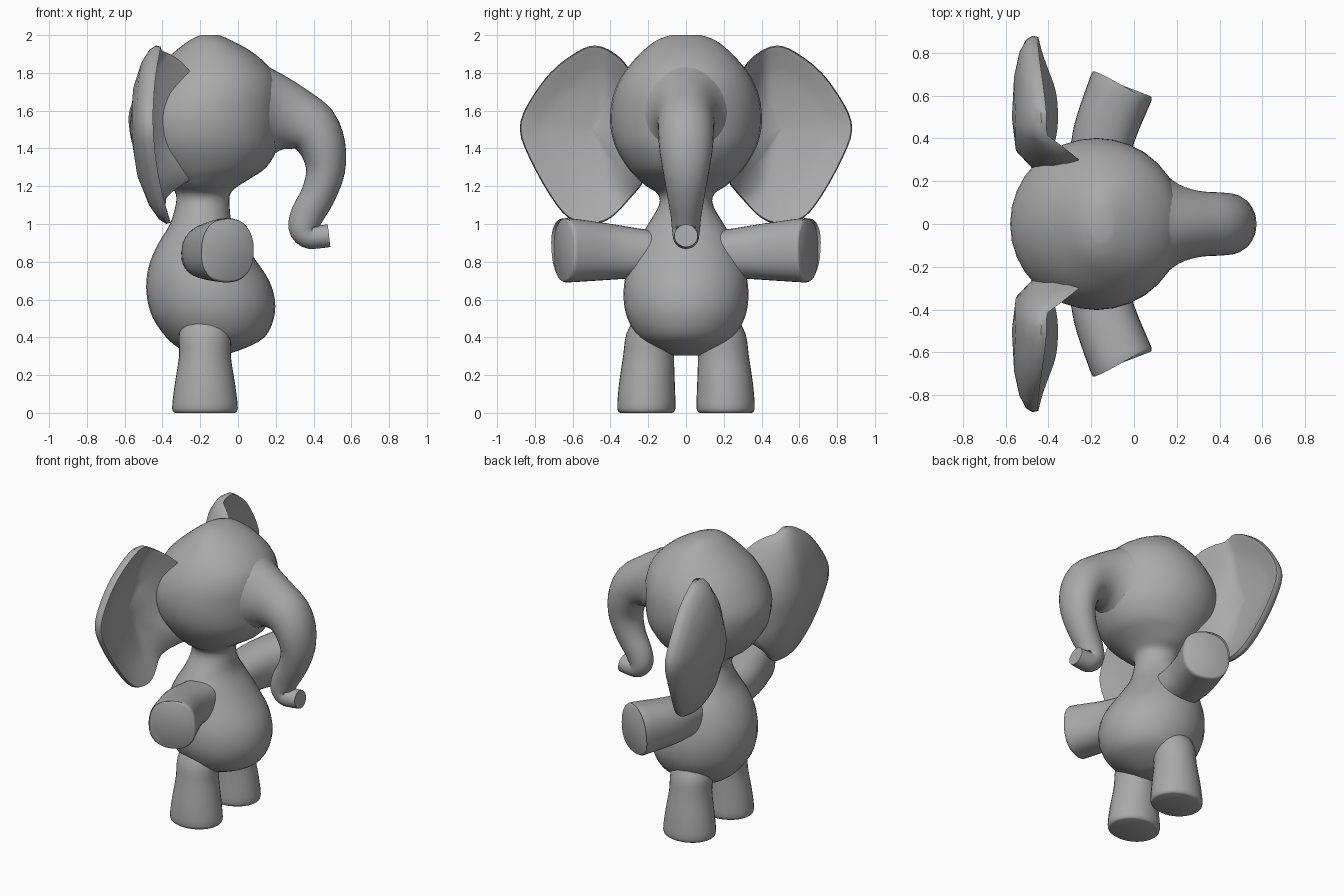
import bpy, bmesh, math
from mathutils import Vector

cube = bpy.data.objects.get("Cube")
if cube:
    bpy.data.objects.remove(cube, do_unlink=True)

GREY = (0.4, 0.4, 0.4, 1.0)
skin_grey = bpy.data.materials.new("skin_grey")
skin_grey.use_nodes = True
skin_grey.diffuse_color = GREY
skin_grey.node_tree.nodes["Principled BSDF"].inputs["Base Color"].default_value = GREY

SIDES = {"left": 1, "right": -1}
Y, Z = Vector((0, 1, 0)), Vector((0, 0, 1))


def smooth_rows(rows, steps, closed=False):
    """Resample rows of numbers with a Catmull-Rom spline."""
    n, out = len(rows), []
    pick = (lambda i: rows[i % n]) if closed else (lambda i: rows[max(0, min(n - 1, i))])
    for i in range(n if closed else n - 1):
        quad = [pick(i + k) for k in (-1, 0, 1, 2)]
        for s in range(steps):
            t = s / steps
            out.append([b + t / 2 * (c - a + t * (2 * a - 5 * b + 4 * c - d + t * (3 * (b - c) + d - a)))
                        for a, b, c, d in zip(*quad)])
    return out if closed else out + [list(rows[-1])]


def skin(name, rings):
    """Bridge a list of equal rings and cap both ends."""
    bm = bmesh.new()
    loops = [[bm.verts.new(p) for p in ring] for ring in rings]
    n = len(loops[0])
    for a, b in zip(loops, loops[1:]):
        for i in range(n):
            j = (i + 1) % n
            bm.faces.new((a[i], a[j], b[j], b[i]))
    bm.faces.new(loops[0])
    bm.faces.new(loops[-1])
    bmesh.ops.recalc_face_normals(bm, faces=bm.faces)
    mesh = bpy.data.meshes.new(name)
    bm.to_mesh(mesh)
    bm.free()
    mesh.materials.append(skin_grey)
    obj = bpy.data.objects.new(name, mesh)
    bpy.context.collection.objects.link(obj)
    bpy.ops.object.select_all(action="DESELECT")
    obj.select_set(True)
    bpy.context.view_layer.objects.active = obj
    bpy.ops.object.shade_smooth_by_angle(angle=math.radians(45))


def loft(name, rows, side, upright=False, power=1.0, steps=3, count=32):
    """Sweep ovals along rows of (x, y, z, radius across, radius along side)."""
    rows = smooth_rows(rows, steps)
    bend = lambda c: math.copysign(abs(c) ** power, c)
    rings = []
    for i, (x, y, z, across, along) in enumerate(rows):
        ahead, behind = rows[min(i + 1, len(rows) - 1)], rows[max(i - 1, 0)]
        tangent = Z if upright else Vector(ahead[:3]) - Vector(behind[:3])
        u = side.cross(tangent).normalized()
        v = tangent.cross(u).normalized()
        angles = [math.tau * k / count for k in range(count)]
        rings.append([Vector((x, y, z)) + u * across * bend(math.cos(a))
                      + v * along * bend(math.sin(a)) for a in angles])
    skin(name, rings)


# Torso, neck and head in one sweep: height, back x, front x, half width
PROFILE = [
    (.305, -.25, -.08, .08), (.34, -.31, .03, .16), (.4, -.38, .14, .25),
    (.5, -.45, .19, .31), (.6, -.48, .195, .33), (.7, -.485, .165, .325),
    (.8, -.465, .1, .3), (.9, -.42, .03, .26), (1, -.36, -.03, .2),
    (1.1, -.33, -.045, .143), (1.16, -.33, -.04, .15), (1.2, -.36, 0, .21),
    (1.25, -.43, .08, .265), (1.3, -.48, .15, .31), (1.4, -.55, .21, .37),
    (1.5, -.575, .225, .398), (1.6, -.575, .23, .4), (1.7, -.53, .225, .38),
    (1.8, -.46, .19, .33), (1.9, -.35, .09, .245), (1.97, -.26, -.03, .16),
    (2, -.2, -.1, .08),
]
loft("body_and_head",
     [(back / 2 + front / 2, 0, z, (front - back) / 2, half) for z, back, front, half in PROFILE],
     Y, upright=True)

# Trunk: x, z, thickness radius, width radius
TRUNK = [
    (.05, 1.585, .3, .3), (.13, 1.582, .265, .245), (.21, 1.577, .215, .185),
    (.3, 1.555, .17, .155), (.395, 1.502, .145, .148), (.45, 1.4, .122, .142),
    (.463, 1.28, .103, .122), (.425, 1.155, .092, .1), (.367, 1.05, .088, .082),
    (.347, .98, .08, .075), (.372, .937, .067, .07), (.42, .932, .062, .066),
    (.482, .938, .06, .062),
]
loft("trunk", [(x, 0, z, r, w) for x, z, r, w in TRUNK], Y)

# Ear outline (y, z) and its cross-section (scale, depth) from front to back
EAR_OUTLINE = [
    (.3, 1.82), (.38, 1.905), (.48, 1.945), (.58, 1.91), (.72, 1.8), (.84, 1.63),
    (.88, 1.5), (.83, 1.35), (.72, 1.15), (.62, 1.03), (.5, 1), (.4, 1.03),
    (.3, 1.13), (.21, 1.25), (.18, 1.42), (.2, 1.62),
]
EAR_SECTION = [
    (.03, -.025), (.4, -.02), (.6, -.012), (.75, -.005), (.92, .018), (.985, .022),
    (1, -.005), (.95, -.035), (.8, -.065), (.5, -.09), (.03, -.1),
]


def ear_ring(scale, depth, sign):
    """One ring of the cupped ear, thickened forward where it meets the head."""
    ring = []
    for y, z in smooth_rows(EAR_OUTLINE, 3, closed=True):
        y, dz = .5 + scale * (y - .5), scale * (z - 1.5)
        above_neck = max(0, min(1, (dz + .38) * 5))
        root = max(0, .42 - y) * above_neck * (depth + .1) * 12
        ring.append((-.47 + .3 * dz * dz - .04 * dz + depth + root, sign * y, 1.5 + dz))
    return ring


for label, sign in SIDES.items():
    skin(label + "_ear", [ear_ring(s, d, sign) for s, d in EAR_SECTION])

    # Arm, curving forward and widening to a flat end
    loft(label + "_arm", [
        (-.165, sign * .12, .84, .13, .12), (-.163, sign * .26, .845, .138, .132),
        (-.14, sign * .42, .853, .146, .15), (-.07, sign * .61, .86, .153, .169),
        (-.058, sign * .638, .86, .153, .168), (-.054, sign * .648, .86, .143, .158)],
        Z, power=.85)

    # Leg, widening to a flat foot
    loft(label + "_leg", [
        (-.175, sign * .21, 0, .158, .138), (-.175, sign * .21, .025, .174, .154),
        (-.175, sign * .207, .15, .16, .148), (-.175, sign * .198, .3, .137, .135),
        (-.175, sign * .185, .42, .137, .13), (-.17, sign * .16, .52, .11, .1)],
        Y, upright=True)
